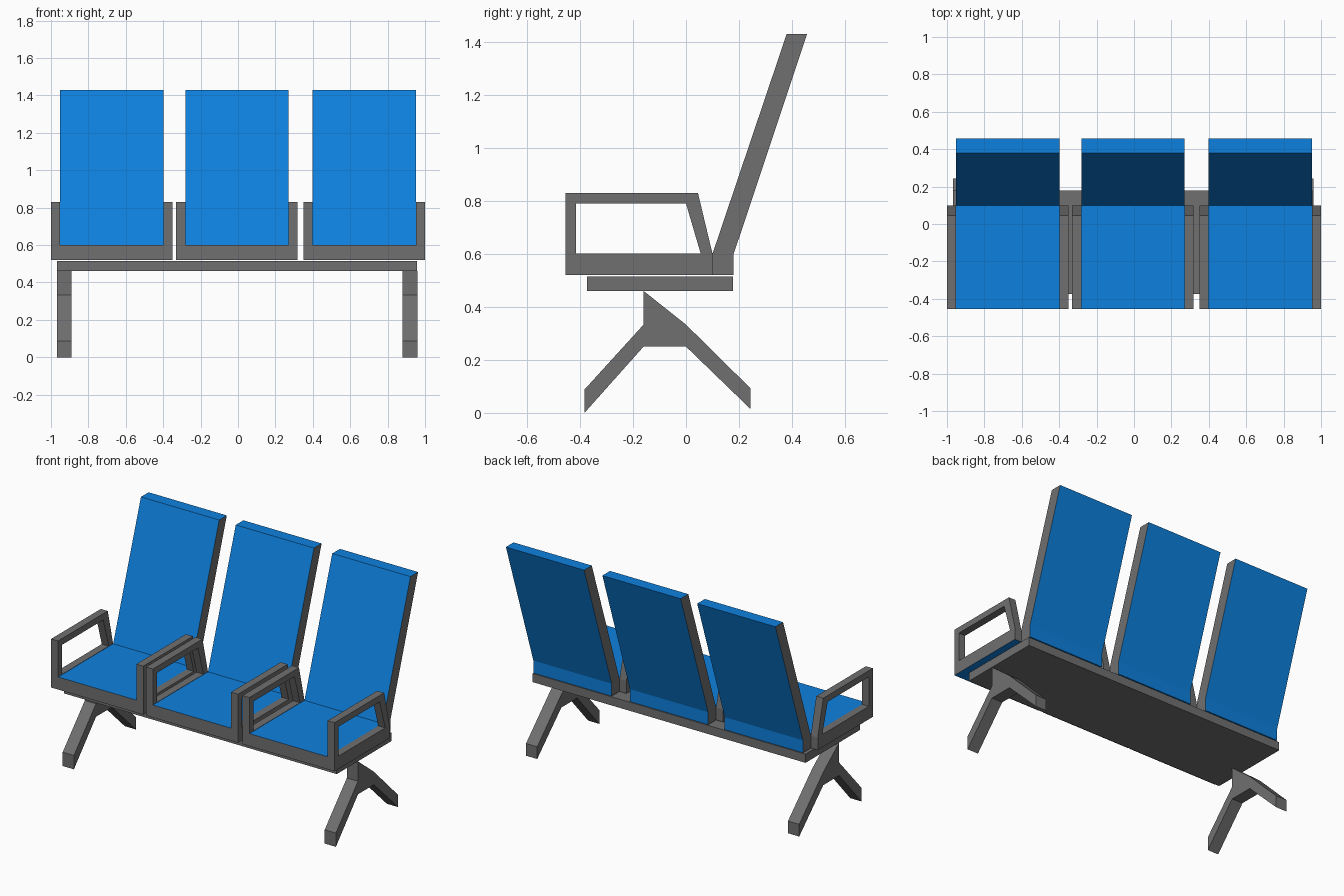
import bpy, bmesh

if "Cube" in bpy.data.objects:
    bpy.data.objects.remove(bpy.data.objects["Cube"])


def material(name, rgb):
    m = bpy.data.materials.new(name)
    m.diffuse_color = (*rgb, 1)
    m.use_nodes = True
    m.node_tree.nodes["Principled BSDF"].inputs["Base Color"].default_value = m.diffuse_color
    return m


GREY = material("frame grey", (0.16, 0.16, 0.16))
BLUE = material("seat blue", (0.004, 0.216, 0.73))


def extrude(name, x0, x1, outer, inner=None, blue_rule=None):
    """Extrude a (y, z) profile along x; inner is an optional hole with as many points as outer."""
    bm = bmesh.new()
    loops = [outer] + ([inner] if inner else [])
    rings = [[[bm.verts.new((x, y, z)) for y, z in loop] for loop in loops] for x in (x0, x1)]
    n = len(outer)
    for k in range(len(loops)):
        a, b = rings[0][k], rings[1][k]
        for i in range(n):
            j = (i + 1) % n
            bm.faces.new((a[i], a[j], b[j], b[i]))
    for side in rings:
        if inner:
            for i in range(n):
                j = (i + 1) % n
                bm.faces.new((side[0][i], side[0][j], side[1][j], side[1][i]))
        else:
            bm.faces.new(side[0])
    bmesh.ops.recalc_face_normals(bm, faces=bm.faces)
    bm.normal_update()
    for f in bm.faces:
        if blue_rule and blue_rule(f.normal, f.calc_center_median()):
            f.material_index = 1
    me = bpy.data.meshes.new(name)
    bm.to_mesh(me)
    bm.free()
    me.materials.append(GREY)
    me.materials.append(BLUE)
    ob = bpy.data.objects.new(name, me)
    bpy.context.collection.objects.link(ob)
    return ob


# Profiles in (y, z)
SEAT = [(-0.455, 0.52), (0.18, 0.52), (0.18, 0.60), (0.457, 1.43),
        (0.38, 1.43), (0.10, 0.60), (-0.455, 0.60)]
ARM = [(-0.455, 0.52), (0.10, 0.52), (0.10, 0.60), (0.045, 0.83), (-0.455, 0.83)]
ARM_HOLE = [(-0.415, 0.602), (0.055, 0.602), (0.0521, 0.612), (0.0, 0.79), (-0.415, 0.79)]
LEG = [(-0.16, 0.46), (-0.16, 0.333), (-0.383, 0.088), (-0.383, 0.0), (-0.16, 0.25),
       (0.0, 0.25), (0.243, 0.015), (0.243, 0.093), (0.0, 0.333)]
BEAM = [(-0.373, 0.46), (0.178, 0.46), (0.178, 0.515), (-0.373, 0.515)]


# Blue padding everywhere except the sides and the front lip
def padding(n, c):
    return abs(n.x) < 0.5 and not (n.y < -0.9 and c.z < 0.6)


def underside(n, c):
    return n.z < -0.9 and c.z < 0.55


# Three seats, each with its own pair of armrests
for i, cx in enumerate((-0.675, -0.006, 0.675), 1):
    extrude(f"seat_{i}", cx - 0.276, cx + 0.276, SEAT, blue_rule=padding)
    for side, s in (("left", -1), ("right", 1)):
        xs = sorted((cx + s * 0.276, cx + s * 0.325))
        extrude(f"armrest_{i}_{side}", *xs, ARM, ARM_HOLE, underside)

# Support beam and the two splayed legs
extrude("support_beam", -0.968, 0.958, BEAM)
for side, x in (("left", -0.969), ("right", 0.88)):
    extrude(f"leg_{side}", x, x + 0.079, LEG)
